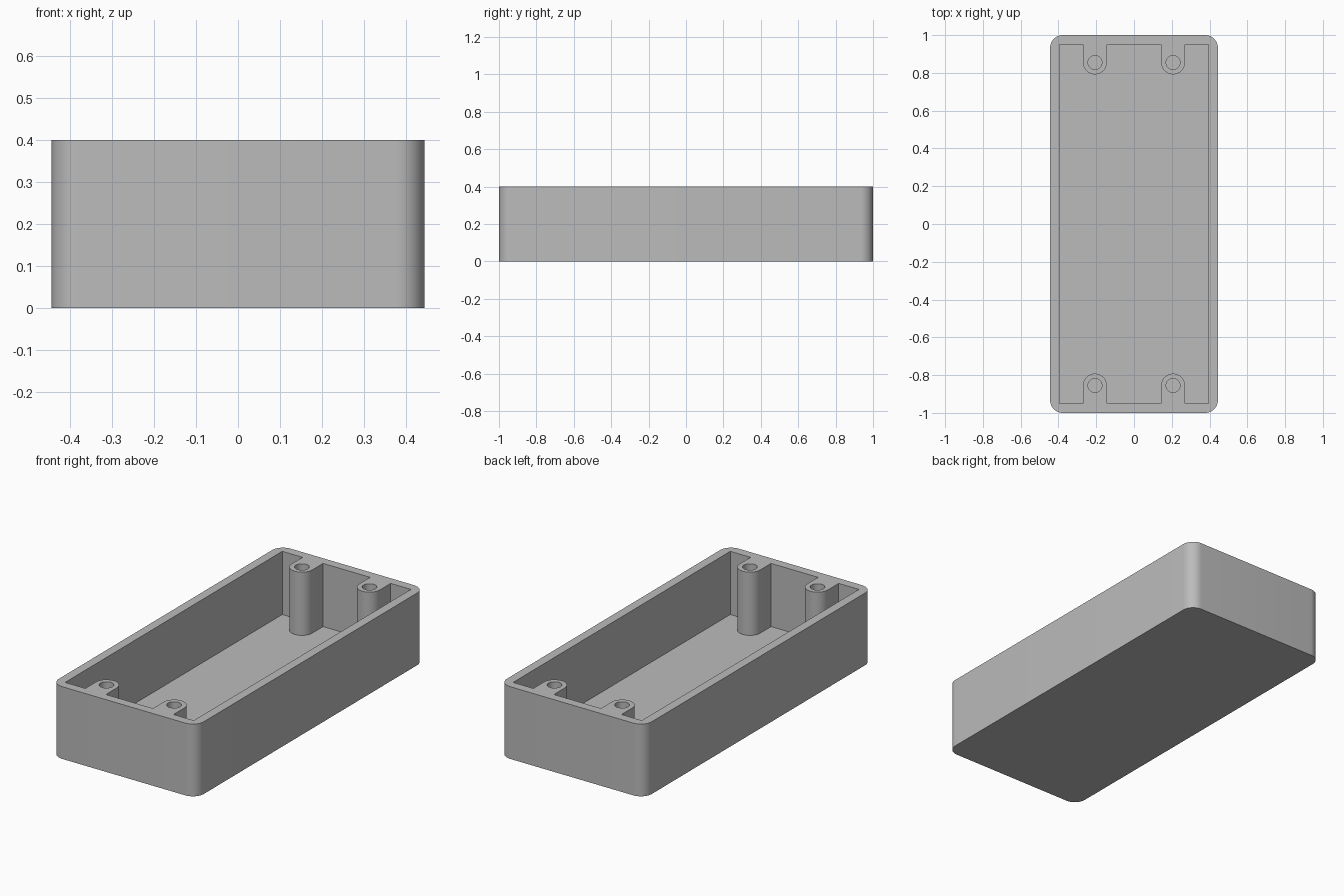
import bpy, bmesh, math

if "Cube" in bpy.data.objects:
    bpy.data.objects.remove(bpy.data.objects["Cube"])

HX, HY, H = 0.444, 1.0, 0.4      # outer half sizes and height
WALL, FLOOR, CORNER = 0.05, 0.05, 0.067
PX, PY, PR, HOLE = 0.207, 0.855, 0.063, 0.037   # screw posts

grey = bpy.data.materials.new("grey plastic")
grey.diffuse_color = (0.5, 0.5, 0.5, 1)
grey.use_nodes = True
grey.node_tree.nodes["Principled BSDF"].inputs["Base Color"].default_value = grey.diffuse_color


def arc(cx, cy, r, a0, a1, n):
    return [(cx + r * math.cos(math.radians(a0 + (a1 - a0) * i / n)),
             cy + r * math.sin(math.radians(a0 + (a1 - a0) * i / n))) for i in range(n + 1)]


def prism(name, outline, z0, z1):
    bm = bmesh.new()
    face = bm.faces.new([bm.verts.new((x, y, z0)) for x, y in outline])
    ext = bmesh.ops.extrude_face_region(bm, geom=[face])
    bmesh.ops.translate(bm, vec=(0, 0, z1 - z0),
                        verts=[v for v in ext["geom"] if isinstance(v, bmesh.types.BMVert)])
    bmesh.ops.recalc_face_normals(bm, faces=bm.faces)
    mesh = bpy.data.meshes.new(name)
    bm.to_mesh(mesh)
    bm.free()
    mesh.materials.append(grey)
    obj = bpy.data.objects.new(name, mesh)
    bpy.context.collection.objects.link(obj)
    return obj


# Outer tray block with rounded vertical corners
outline = []
for k, (sx, sy) in enumerate([(1, 1), (-1, 1), (-1, -1), (1, -1)]):
    outline += arc(sx * (HX - CORNER), sy * (HY - CORNER), CORNER, 90 * k, 90 * k + 90, 12)
tray = prism("tray", outline, 0, H)

# Cavity outline: a rectangle notched by the U-shaped posts at both ends
ix, iy = HX - WALL, HY - WALL
end = [(ix, iy)]
for cx in (PX, -PX):
    end += [(cx + PR, iy)] + arc(cx, PY, PR, 0, -180, 24) + [(cx - PR, iy)]
end.append((-ix, iy))
cutters = [prism("cavity_cutter", end + [(-x, -y) for x, y in end], FLOOR, H + 0.1)]

# Screw holes down the posts
for sx in (-1, 1):
    for sy in (-1, 1):
        cutters.append(prism("screw_hole_cutter", arc(sx * PX, sy * PY, HOLE, 0, 360, 32)[:-1],
                             FLOOR, H + 0.1))

for cutter in cutters:
    cutter.hide_render = True
    mod = tray.modifiers.new(cutter.name, "BOOLEAN")
    mod.operation, mod.object, mod.solver = "DIFFERENCE", cutter, "EXACT"

# Apply the cuts, then remove the cutters
bpy.context.view_layer.objects.active = tray
tray.select_set(True)
for mod in list(tray.modifiers):
    bpy.ops.object.modifier_apply(modifier=mod.name)
for cutter in cutters:
    bpy.data.objects.remove(cutter)
bpy.ops.object.shade_smooth_by_angle(angle=math.radians(30))
